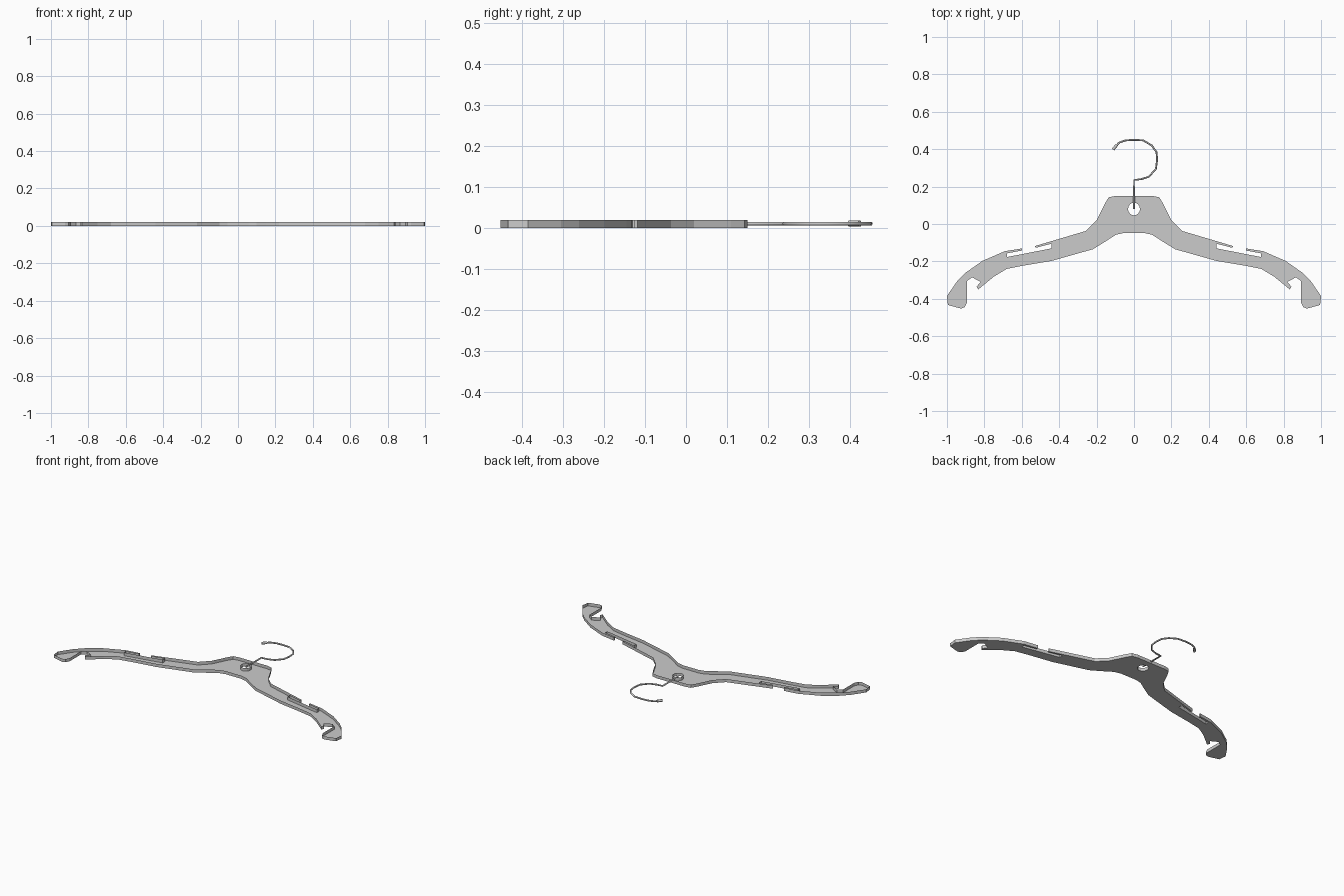
import bpy, bmesh, math

if "Cube" in bpy.data.objects:
    bpy.data.objects.remove(bpy.data.objects["Cube"])

HEIGHT = 0.02

# Right half of the hanger outline, from top centre round to bottom centre
half = [
    (0.10, 0.15), (0.135, 0.143), (0.155, 0.11), (0.20, 0.02), (0.257, -0.037),
    (0.53, -0.118), (0.525, -0.127), (0.44, -0.105), (0.44, -0.13),          # upper notch lip
    (0.68, -0.177), (0.68, -0.157), (0.60, -0.142), (0.60, -0.131),          # lower notch lip
    (0.69, -0.145), (0.81, -0.197), (0.90, -0.26), (0.945, -0.305),
    (1.0, -0.385), (0.995, -0.433), (0.925, -0.452), (0.905, -0.445), (0.893, -0.42),
    (0.893, -0.305), (0.866, -0.285), (0.82, -0.31), (0.842, -0.335), (0.833, -0.35),
    (0.75, -0.282), (0.68, -0.24), (0.59, -0.222), (0.44, -0.197),
    (0.22, -0.135), (0.15, -0.092), (0.098, -0.058), (0.055, -0.048),
]
outline = half + [(-x, y) for x, y in reversed(half)]
hole = [(0.032 * math.cos(i * math.tau / 16), 0.08 + 0.034 * math.sin(i * math.tau / 16))
        for i in range(16)]


def add_loop(bm, pts):
    vs = [bm.verts.new((x, y, 0)) for x, y in pts]
    return [bm.edges.new((vs[i], vs[(i + 1) % len(vs)])) for i in range(len(vs))]


# Hanger body: flat floor with thin upright walls, open on top
bm = bmesh.new()
edges = add_loop(bm, outline) + add_loop(bm, hole)
bmesh.ops.triangle_fill(bm, edges=edges, use_beauty=True, normal=(0, 0, -1))
rim = [e for e in bm.edges if len(e.link_faces) == 1]
res = bmesh.ops.extrude_edge_only(bm, edges=rim)
for v in res["geom"]:
    if isinstance(v, bmesh.types.BMVert):
        v.co.z = HEIGHT
bmesh.ops.recalc_face_normals(bm, faces=bm.faces)
floor = min(bm.faces, key=lambda f: f.calc_center_median().z)
if floor.normal.z > 0:
    bmesh.ops.reverse_faces(bm, faces=bm.faces)
mesh = bpy.data.meshes.new("hanger_body")
bm.to_mesh(mesh)
bm.free()
bpy.context.collection.objects.link(bpy.data.objects.new("hanger_body", mesh))


def wire(name, pts, radius, z=0.011):
    cu = bpy.data.curves.new(name, "CURVE")
    cu.dimensions = "3D"
    cu.bevel_depth = radius
    cu.bevel_resolution = 1
    cu.use_fill_caps = True
    sp = cu.splines.new("POLY")
    sp.points.add(len(pts) - 1)
    for p, (x, y) in zip(sp.points, pts):
        p.co = (x, y, z, 1)
    bpy.context.collection.objects.link(bpy.data.objects.new(name, cu))


# Wire hook and its thicker end cap
wire("wire_hook", [(0, 0.08), (0, 0.235), (0.04, 0.24), (0.08, 0.253), (0.117, 0.295),
                   (0.124, 0.345), (0.12, 0.385), (0.095, 0.42), (0.05, 0.447), (0, 0.45),
                   (-0.045, 0.447), (-0.08, 0.435), (-0.1, 0.413), (-0.11, 0.4)], 0.005)
wire("hook_tip", [(-0.092, 0.423), (-0.112, 0.398)], 0.008)
